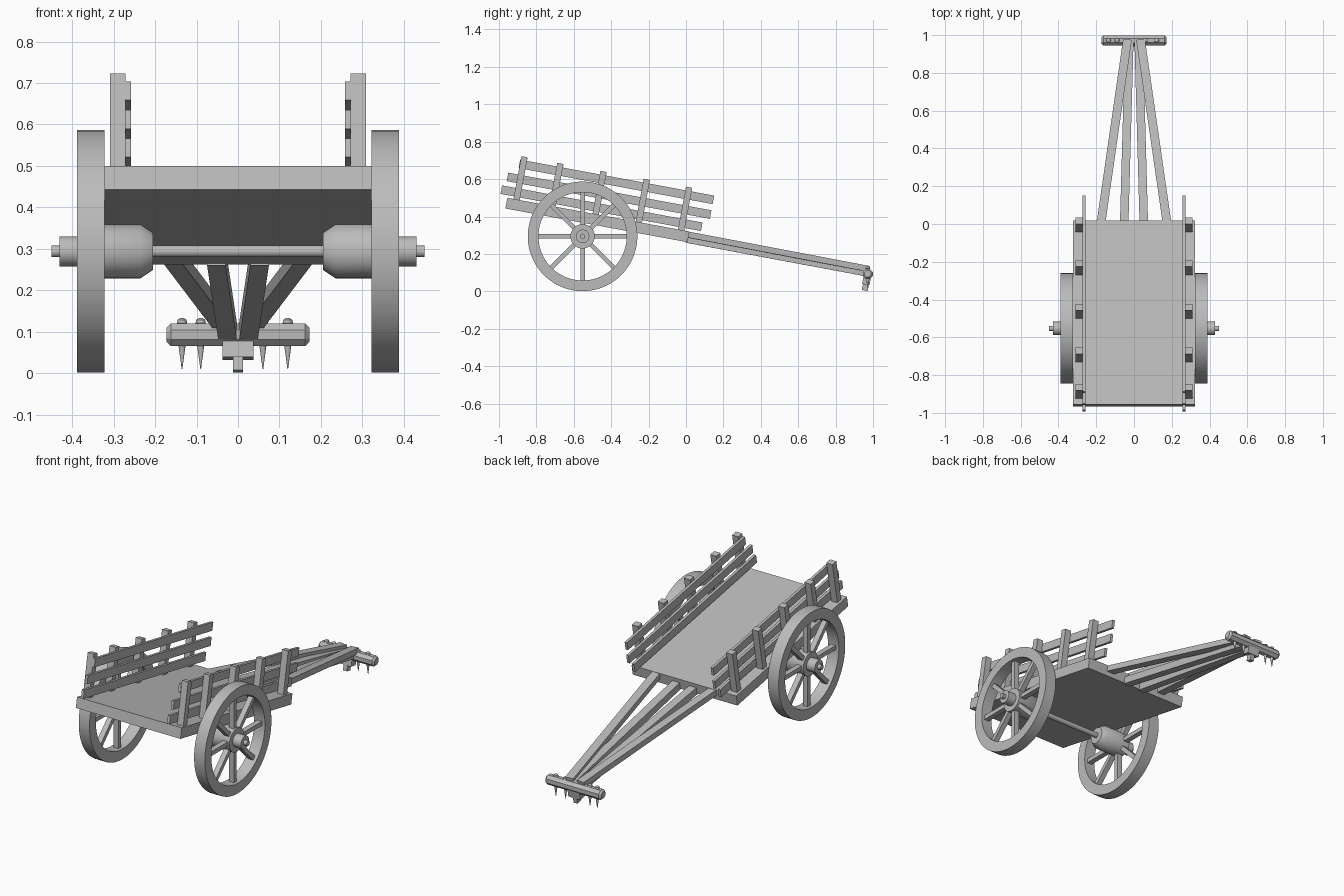
import bpy, bmesh, math
from mathutils import Matrix, Vector

cube = bpy.data.objects.get("Cube")
if cube:
    bpy.data.objects.remove(cube, do_unlink=True)

wood = bpy.data.materials.new("grey_wood")
wood.use_nodes = True
GREY = (0.5, 0.5, 0.5, 1)
wood.diffuse_color = GREY
wood.node_tree.nodes["Principled BSDF"].inputs["Base Color"].default_value = GREY


def finish(name, bm, smooth=False):
    bmesh.ops.recalc_face_normals(bm, faces=bm.faces)
    mesh = bpy.data.meshes.new(name)
    bm.to_mesh(mesh)
    bm.free()
    mesh.materials.append(wood)
    obj = bpy.data.objects.new(name, mesh)
    bpy.context.collection.objects.link(obj)
    if smooth:
        bpy.ops.object.select_all(action="DESELECT")
        obj.select_set(True)
        bpy.context.view_layer.objects.active = obj
        bpy.ops.object.shade_smooth_by_angle(angle=math.radians(35))
    return obj


def box(name, centre, size, frame=Matrix()):
    bm = bmesh.new()
    bmesh.ops.create_cube(bm, size=1, matrix=frame @ Matrix.Translation(centre) @ Matrix.Diagonal((*size, 1)))
    return finish(name, bm)


def beam(name, start, end, width, height):
    start, end = Vector(start), Vector(end)
    along = end - start
    side = along.cross(Vector((0, 0, 1))).normalized()
    up = side.cross(along).normalized()
    frame = Matrix((side, along.normalized(), up)).transposed().to_4x4()
    frame.translation = (start + end) / 2
    return box(name, (0, 0, 0), (width, along.length, height), frame)


def lathe(name, profile, centre, steps=48, closed=False, smooth=True, frame=Matrix()):
    """Spin (x, radius) points around the x axis."""
    bm = bmesh.new()
    rings = []
    for i in range(steps):
        a = 2 * math.pi * (i + 0.5) / steps
        rings.append([bm.verts.new((x, r * math.cos(a), r * math.sin(a))) for x, r in profile])
    n = len(profile)
    for i in range(steps):
        a, b = rings[i], rings[(i + 1) % steps]
        for j in range(n if closed else n - 1):
            k = (j + 1) % n
            bm.faces.new((a[j], a[k], b[k], b[j]))
    if not closed:
        bm.faces.new([r[0] for r in rings])
        bm.faces.new([r[-1] for r in rings])
    bm.transform(Matrix.Translation(centre) @ frame)
    return finish(name, bm, smooth)


# Sloping bed; y runs along it and z rises from its top surface
TILT = math.radians(10.5)
SLOPE = Matrix.Translation((0, -0.955, 0.5)) @ Matrix.Rotation(-TILT, 4, "X")
box("bed", (0, 0.495, -0.029), (0.644, 0.99, 0.058), SLOPE)

AXLE = Vector((0, -0.553, 0.294))
lathe("axle", [(-0.45, 0.014), (0.45, 0.014)], AXLE, 24)

for side, s in (("left", 1), ("right", -1)):
    # Rails inside, posts outside
    for i, (y0, y1, z) in enumerate([(-0.04, 1.05, 0.037), (-0.02, 1.085, 0.11), (0.03, 1.085, 0.19)]):
        box(f"{side}_rail_{i + 1}", (s * 0.265, (y0 + y1) / 2, z), (0.015, y1 - y0, 0.046), SLOPE)
    for i, y in enumerate((0.05, 0.245, 0.48, 0.715, 0.945)):
        box(f"{side}_post_{i + 1}", (s * 0.29, y, 0.115), (0.038, 0.034, 0.235), SLOPE)

    # Wheel with eight spokes
    lathe(f"{side}_wheel_rim", [(s * 0.322, 0.236), (s * 0.388, 0.236), (s * 0.388, 0.293), (s * 0.322, 0.293)],
          AXLE, 64, closed=True)
    lathe(f"{side}_hub", [(s * x, r) for x, r in
          [(0.205, 0.045), (0.235, 0.065), (0.38, 0.065), (0.38, 0.036), (0.43, 0.036)]], AXLE)
    for i in range(8):
        turn = Matrix.Translation(AXLE) @ Matrix.Rotation(i * math.pi / 4, 4, "X")
        box(f"{side}_spoke_{i + 1}", (s * 0.355, 0, 0.15), (0.03, 0.024, 0.19), turn)

    # Draw shafts converging on the yoke
    beam(f"{side}_outer_shaft", (s * 0.177, -0.01, 0.307), (s * 0.035, 0.975, 0.12), 0.046, 0.032)
    beam(f"{side}_inner_shaft", (s * 0.052, 0.0, 0.28), (s * 0.025, 0.965, 0.1), 0.045, 0.04)

# Yoke bar with chamfered ends
YOKE = Vector((0, 0.972, 0.093))
lathe("yoke", [(-0.172, 0.019), (-0.162, 0.029), (0.162, 0.029), (0.172, 0.019)], YOKE, 8, smooth=False)
LEAN = Matrix.Translation(YOKE) @ Matrix.Rotation(-TILT, 4, "X")
box("yoke_block", (0, 0, -0.037), (0.074, 0.04, 0.042), LEAN)
box("yoke_peg", (0, 0, -0.07), (0.024, 0.032, 0.04), LEAN)

# Yoke spikes with round heads on top
for i, x in enumerate((-0.135, -0.09, 0.06, 0.12)):
    lathe(f"yoke_spike_{i + 1}", [(-0.083, 0.0008), (-0.025, 0.009), (0.025, 0.009), (0.028, 0.013),
          (0.036, 0.011), (0.04, 0.005)], YOKE + Vector((x, 0, 0)), 12,
          frame=Matrix.Rotation(-math.pi / 2, 4, "Y"))
